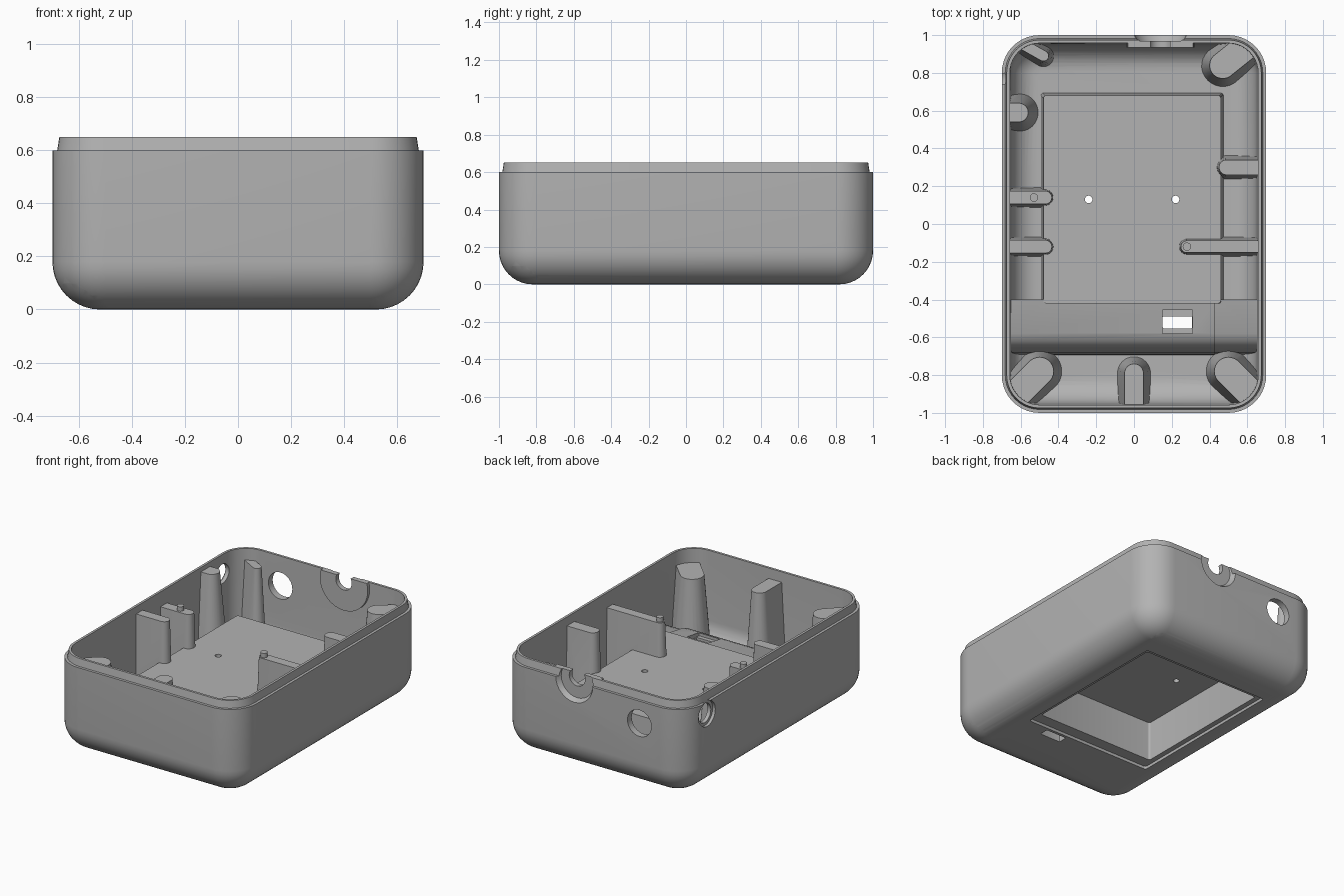
import bpy, bmesh
from math import sin, cos, pi, atan2
from mathutils import Vector

if "Cube" in bpy.data.objects:
    bpy.data.objects.remove(bpy.data.objects["Cube"])

grey = bpy.data.materials.new("grey_plastic")
grey.use_nodes = True
grey.diffuse_color = (0.45, 0.45, 0.45, 1)
grey.node_tree.nodes["Principled BSDF"].inputs["Base Color"].default_value = (0.45, 0.45, 0.45, 1)


def finish(name, bm):
    bmesh.ops.recalc_face_normals(bm, faces=bm.faces)
    mesh = bpy.data.meshes.new(name)
    bm.to_mesh(mesh)
    bm.free()
    mesh.materials.append(grey)
    obj = bpy.data.objects.new(name, mesh)
    bpy.context.collection.objects.link(obj)
    return obj


def loft(name, rings):
    """Closed solid through matching rings of points."""
    bm = bmesh.new()
    loops = [[bm.verts.new(p) for p in ring] for ring in rings]
    n = len(loops[0])
    for low, high in zip(loops, loops[1:]):
        for i in range(n):
            j = (i + 1) % n
            bm.faces.new((low[i], low[j], high[j], high[i]))
    bm.faces.new(loops[0][::-1])
    bm.faces.new(loops[-1])
    return finish(name, bm)


def rounded(x0, x1, y0, y1, r, z, n=10):
    pts = []
    corners = ((x1 - r, y1 - r), (x0 + r, y1 - r), (x0 + r, y0 + r), (x1 - r, y0 + r))
    for k, (cx, cy) in enumerate(corners):
        for i in range(n + 1):
            a = (k + i / n) * pi / 2
            pts.append((cx + r * cos(a), cy + r * sin(a), z))
    return pts


def body_ring(inset, z):
    return rounded(-0.7 + inset, 0.7 - inset, -1 + inset, 1 - inset, max(0.2 - inset, 0.04), z)


def capsule(a, b, r, z, n=14):
    d = atan2(b[1] - a[1], b[0] - a[0])
    pts = []
    for (cx, cy), start in ((b, d - pi / 2), (a, d + pi / 2)):
        for i in range(n):
            t = start + pi * (i + 0.5) / n
            pts.append((cx + r * cos(t), cy + r * sin(t), z))
    return pts


def post(name, a, b, top_r, base_r, height):
    return loft(name, [capsule(a, b, base_r + 0.02, -0.1), capsule(a, b, base_r, 0.06),
                       capsule(a, b, top_r, height)])


def block(name, x0, x1, y0, y1, z0, z1, r=0.015, flare=0):
    return loft(name, [rounded(x0 - flare, x1 + flare, y0 - flare, y1 + flare, r, z0, 4),
                       rounded(x0, x1, y0, y1, r, z1, 4)])


def rod(name, p, q, r1, r2=None):
    p, q = Vector(p), Vector(q)
    bm = bmesh.new()
    bmesh.ops.create_cone(bm, cap_ends=True, segments=32, radius1=r1,
                          radius2=r1 if r2 is None else r2, depth=(q - p).length)
    rot = (q - p).to_track_quat('Z', 'Y')
    for v in bm.verts:
        v.co = rot @ v.co + (p + q) / 2
    return finish(name, bm)


def upright(name, x, y, r, z0, z1, r2=None):
    return rod(name, (x, y, z0), (x, y, z1), r, r2)


def subtract(target, tool):
    mod = target.modifiers.new("cut", 'BOOLEAN')
    mod.operation, mod.solver, mod.object = 'DIFFERENCE', 'EXACT', tool
    bpy.ops.object.select_all(action='DESELECT')
    bpy.context.view_layer.objects.active = target
    target.select_set(True)
    bpy.ops.object.modifier_apply(modifier=mod.name)
    bpy.data.objects.remove(tool)


# Outer body with rounded underside and stepped, sloping lip
R = 0.18
arc = [i * pi / 20 for i in range(11)]
outer = [body_ring(R - R * sin(a), R - R * cos(a)) for a in arc]
outer += [body_ring(0, 0.6), body_ring(0.018, 0.6), body_ring(0.026, 0.65)]
case = loft("enclosure_base", outer)

# Inner space
r = 0.14
inner = [body_ring(0.05 + r - r * sin(a), 0.04 + r - r * cos(a)) for a in arc]
cavity = loft("cavity", inner + [body_ring(0.04, 0.8)])

# Solid parts left standing inside the cavity
parts = [block("platform", -0.48, 0.46, -0.42, 0.68, -0.1, 0.32, flare=0.02)]
profile = [(-0.4, -0.1), (-0.4, 0.315), (-0.58, 0.285), (-0.62, 0.27), (-0.65, 0.235),
           (-0.68, 0.16), (-0.69, 0.08), (-0.7, -0.1)]
for name, x0, x1, drop in (("channel_cover", -0.75, 0.43, 0), ("cover_end", 0.42, 0.75, 0.02)):
    parts.append(loft(name, [[(x, y, z - drop) for y, z in profile] for x in (x0, x1)]))

posts = (
    ("left_rib", (-0.47, 0.14), (-0.75, 0.14), 0.035, 0.05, 0.55),
    ("left_front_rib", (-0.47, -0.12), (-0.75, -0.12), 0.035, 0.05, 0.6),
    ("left_boss", (-0.61, 0.59), (-0.75, 0.59), 0.05, 0.1, 0.62),
    ("back_left_rib", (-0.48, 0.89), (-0.64, 0.98), 0.028, 0.055, 0.57),
    ("back_right_boss", (0.47, 0.84), (0.62, 0.96), 0.07, 0.11, 0.55),
    ("right_rib", (0.49, 0.3), (0.75, 0.3), 0.04, 0.06, 0.59),
    ("right_long_rib", (0.28, -0.12), (0.75, -0.12), 0.032, 0.05, 0.55),
    ("front_rib", (0, -0.79), (0, -1.05), 0.05, 0.085, 0.58),
    ("front_left_post", (-0.5, -0.78), (-0.64, -0.92), 0.075, 0.115, 0.555),
    ("front_right_post", (0.5, -0.78), (0.64, -0.92), 0.075, 0.115, 0.555),
)
parts += [post(*p) for p in posts]
for x, y, z in ((-0.53, 0.14, 0.58), (-0.48, 0.89, 0.61), (0.28, -0.12, 0.58)):
    parts.append(upright("pin", x, y, 0.022, -0.1, z))
parts.append(upright("boss_cap", 0.47, 0.84, 0.06, -0.1, 0.58))
parts.append(rod("cable_collar", (0.14, 0.935, 0.6), (0.14, 1.1, 0.6), 0.18))
for part in parts:
    subtract(cavity, part)
subtract(case, cavity)

# Screw wells running up from the underside
cutters = []
for x, y, rad, depth in ((-0.58, -0.86, 0.095, 0.5), (0.58, -0.86, 0.095, 0.5),
                         (0.47, 0.84, 0.08, 0.5), (-0.61, 0.59, 0.075, 0.55)):
    cutters.append(upright("screw_well", x, y, rad, -0.05, depth, rad * 0.5))
    cutters.append(upright("screw_hole", x, y, 0.01, 0.4, 0.7))

# Battery pocket, its lid rebate, cable channel, latch slot and finger notch
cutters += [
    block("lid_rebate", -0.49, 0.47, -0.47, 0.69, -0.05, 0.02),
    block("pocket", -0.455, 0.435, -0.39, 0.65, -0.06, 0.29),
    rod("channel", (-0.8, -0.6, 0.11), (0.41, -0.6, 0.11), 0.125),
    block("slot_frame", 0.15, 0.31, -0.58, -0.455, 0.265, 0.4, 0.004),
    block("latch_slot", 0.152, 0.308, -0.552, -0.49, -0.07, 0.41, 0.004),
    upright("finger_notch", 0, -0.46, 0.05, -0.05, 0.06),
]
# Platform holes
for x, y, rad in ((-0.39, 0.58, 0.04), (-0.39, -0.31, 0.04), (-0.24, 0.13, 0.02), (0.22, 0.13, 0.02)):
    cutters.append(upright("platform_hole", x, y, rad, 0.2, 0.4))
# Wall openings
cutters += [
    rod("back_port", (-0.35, 0.9, 0.45), (-0.35, 1.1, 0.45), 0.09),
    rod("side_port", (-0.8, 0.77, 0.52), (-0.62, 0.77, 0.52), 0.065),
    rod("side_port_dish", (-0.8, 0.77, 0.52), (-0.68, 0.77, 0.52), 0.085),
    rod("cable_dish", (0.14, 0.968, 0.6), (0.14, 1.02, 0.6), 0.12, 0.15),
    rod("cable_notch", (0.14, 0.85, 0.62), (0.14, 1.1, 0.62), 0.06),
]
for cutter in cutters:
    subtract(case, cutter)

bpy.ops.object.select_all(action='DESELECT')
case.select_set(True)
bpy.context.view_layer.objects.active = case
bpy.ops.object.shade_smooth_by_angle(angle=pi / 6)
